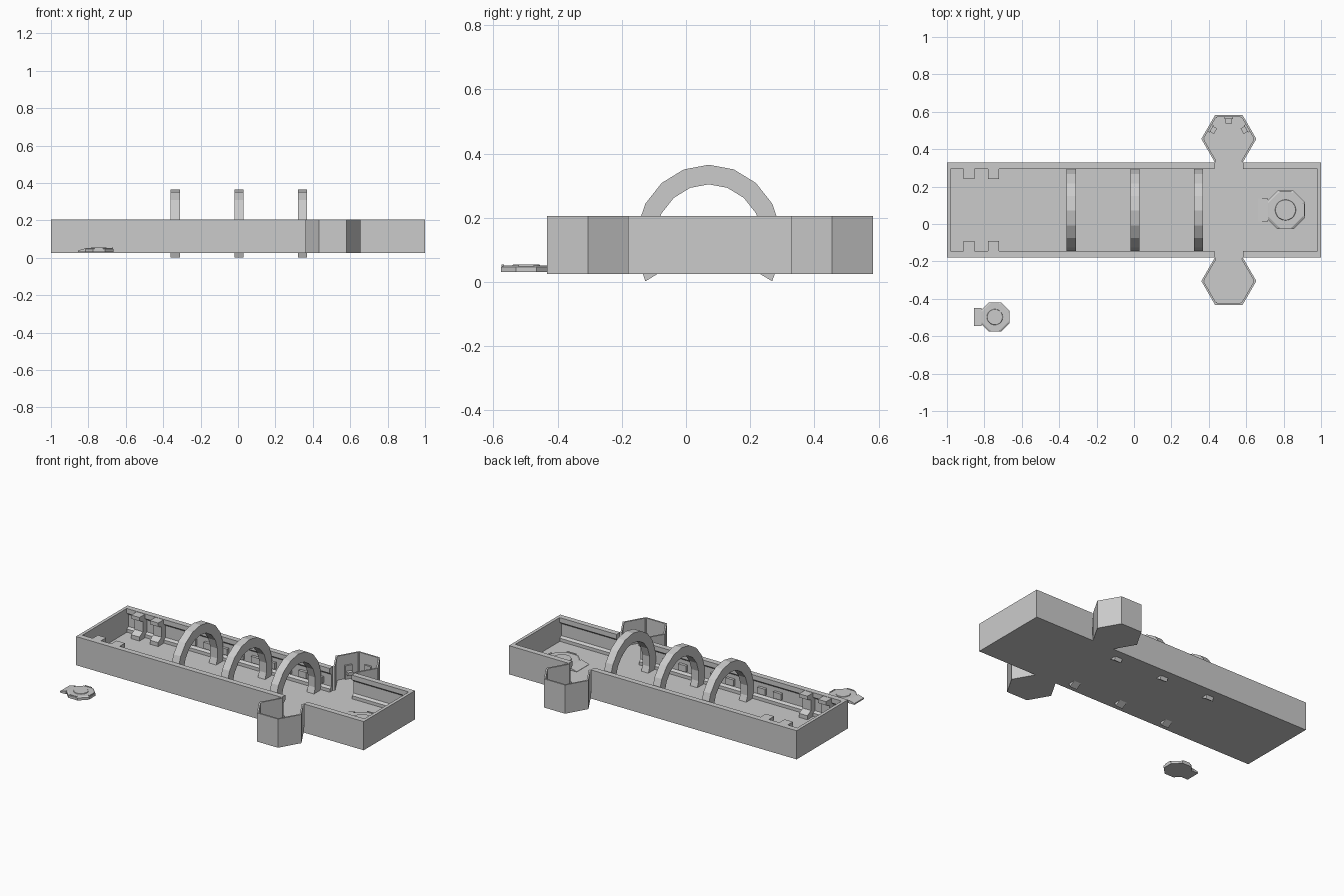
import bpy, bmesh
from math import sin, cos, pi, radians

if "Cube" in bpy.data.objects:
    bpy.data.objects.remove(bpy.data.objects["Cube"])

MID = 0.075          # y of the hall's centre line
BASE, FLOOR, TOP = 0.025, 0.055, 0.205
HEX_X, HEX_R = 0.507, 0.147


def mesh_object(name, bm):
    bmesh.ops.recalc_face_normals(bm, faces=bm.faces)
    me = bpy.data.meshes.new(name)
    bm.to_mesh(me)
    bm.free()
    ob = bpy.data.objects.new(name, me)
    bpy.context.collection.objects.link(ob)
    return ob


def add_prism(bm, pts, axis, lo, hi, shrink=1.0, centre=(0, 0)):
    """Extrude a 2D outline along x or z; shrink tapers the far end."""
    def ring(h, k):
        q = [(centre[0] + (a - centre[0]) * k, centre[1] + (b - centre[1]) * k) for a, b in pts]
        return [bm.verts.new((h, a, b) if axis == 'x' else (a, b, h)) for a, b in q]
    r0, r1 = ring(lo, 1.0), ring(hi, shrink)
    bm.faces.new(r0)
    bm.faces.new(r1)
    n = len(pts)
    for i in range(n):
        j = (i + 1) % n
        bm.faces.new((r0[i], r0[j], r1[j], r1[i]))


def prism(name, pts, axis, lo, hi):
    bm = bmesh.new()
    add_prism(bm, pts, axis, lo, hi)
    return mesh_object(name, bm)


def box(name, x0, x1, y0, y1, z0, z1):
    y0, y1 = sorted((y0, y1))
    return prism(name, [(x0, y0), (x1, y0), (x1, y1), (x0, y1)], 'z', z0, z1)


def ngon(cx, cy, r, n, start=0.0):
    return [(cx + r * cos(start + 2 * pi * i / n), cy + r * sin(start + 2 * pi * i / n)) for i in range(n)]


# Hall floor and end walls
box("hall_floor", -1, 1, MID - 0.255, MID + 0.255, BASE, FLOOR)
for x0, x1 in ((-1, -0.98), (0.98, 1)):
    box("end_wall", x0, x1, MID - 0.255, MID + 0.255, FLOOR, TOP)

# Long wall section: top lip, recessed band, lower ledge
wall = [(0.255, FLOOR), (0.255, TOP), (0.22, TOP), (0.22, 0.175), (0.238, 0.16),
        (0.238, 0.085), (0.222, 0.075), (0.222, FLOOR)]
# Bracket column section: two arms and a slim back
bracket = [(0.24, FLOOR), (0.165, FLOOR), (0.165, 0.08), (0.20, 0.10), (0.20, 0.165),
           (0.165, 0.18), (0.165, 0.203), (0.24, 0.203)]

for s in (-1, 1):
    def flip(pts):
        return [(MID + s * d, z) for d, z in pts]
    for x0, x1 in ((-0.98, 0.43), (0.584, 0.98)):
        prism("long_wall", flip(wall), 'x', x0, x1)
    for x in (-0.882, -0.752):
        # side cheeks leave a notch between two columns
        prism("bracket_column", flip(bracket), 'x', x - 0.029, x + 0.029)
    # Wall panels in the recess
    for i in range(9):
        x = -0.53 + 0.11 * i
        box("wall_panel", x - 0.027, x + 0.027, MID + s * 0.24, MID + s * 0.221, 0.095, 0.135)

    # Hexagonal side room
    cy = MID + s * 0.38
    hexa = ngon(HEX_X, cy, HEX_R, 6)
    prism("side_room_floor", hexa, 'z', BASE, FLOOR)
    a0 = radians(-60 if s > 0 else 120)
    outer = [(HEX_X + HEX_R * cos(a0 + i * pi / 3), cy + HEX_R * sin(a0 + i * pi / 3)) for i in range(6)]
    inner = [(HEX_X + (x - HEX_X) * 0.92, cy + (y - cy) * 0.92) for x, y in outer]
    prism("side_room_wall", outer + inner[::-1], 'z', FLOOR, TOP)
    # Small pins on the room corners
    for x, y in outer[1:5]:
        px, py = HEX_X + (x - HEX_X) * 0.93, cy + (y - cy) * 0.93
        prism("corner_pin", ngon(px, py, 0.007, 6), 'z', FLOOR, TOP - 0.001)

# Wall consoles in the rear room, one per far wall
for a in (30, 90, 150):
    t = radians(a)
    cx, cy = HEX_X, MID + 0.38

    def local(r, w):
        return (cx + r * cos(t) - w * sin(t), cy + r * sin(t) + w * cos(t))
    prism("console_back", [local(0.12, -0.022), local(0.12, 0.022), local(0.106, 0.022), local(0.106, -0.022)],
          'z', FLOOR, 0.14)
    prism("console_desk", [local(0.108, -0.017), local(0.108, 0.017), local(0.082, 0.017), local(0.082, -0.017)],
          'z', 0.085, 0.105)

# Arched ribs through the floor
angles = [radians(-120 + 20 * i) for i in range(13)]
rib = [(MID - 0.004 + 0.228 * sin(a), 0.123 + 0.242 * cos(a)) for a in angles]
rib += [(MID - 0.004 + 0.170 * sin(a), 0.123 + 0.181 * cos(a)) for a in reversed(angles)]
for x in (-0.335, 0.005, 0.345):
    prism("arched_rib", rib, 'x', x - 0.025, x + 0.025)


# Octagonal platform: tapered deck, round dais, ramp, edge rails
def platform(name, cx, cy, half, z, h):
    bm = bmesh.new()
    r = half / cos(pi / 8)
    c = (cx, cy)
    add_prism(bm, ngon(cx, cy, r, 8, pi / 8), 'z', z, z + h * 0.65)
    add_prism(bm, ngon(cx, cy, r, 8, pi / 8), 'z', z + h * 0.65, z + h * 0.85, 0.88, c)
    add_prism(bm, ngon(cx, cy, half * 0.55, 20), 'z', z + h * 0.8, z + h, 0.95, c)
    for a in (0, 90, 270):
        t = radians(a)
        pts = [(cx + half * (p * cos(t) - w * sin(t)), cy + half * (p * sin(t) + w * cos(t)))
               for p, w in ((0.88, -0.3), (0.98, -0.3), (0.98, 0.3), (0.88, 0.3))]
        add_prism(bm, pts, 'z', z + h * 0.5, z + h * 0.95)
    mesh_object(name, bm)
    # Ramp slopes from the deck down toward -x
    xa, xb, w = cx - half * 1.42, cx - half * 0.9, half * 0.6
    bm = bmesh.new()
    sec = [(xa, z), (xb, z), (xb, z + h * 0.8), (xa, z + h * 0.35)]
    f = bm.faces.new([bm.verts.new((x, cy - w, k)) for x, k in sec])
    ext = bmesh.ops.extrude_face_region(bm, geom=[f])
    bmesh.ops.translate(bm, vec=(0, 2 * w, 0), verts=[v for v in ext["geom"] if isinstance(v, bmesh.types.BMVert)])
    mesh_object(name + "_ramp", bm)


platform("hall_platform", 0.81, 0.075, 0.103, FLOOR - 0.01, 0.034)
platform("loose_platform", -0.744, -0.4975, 0.0785, 0.031, 0.024)
